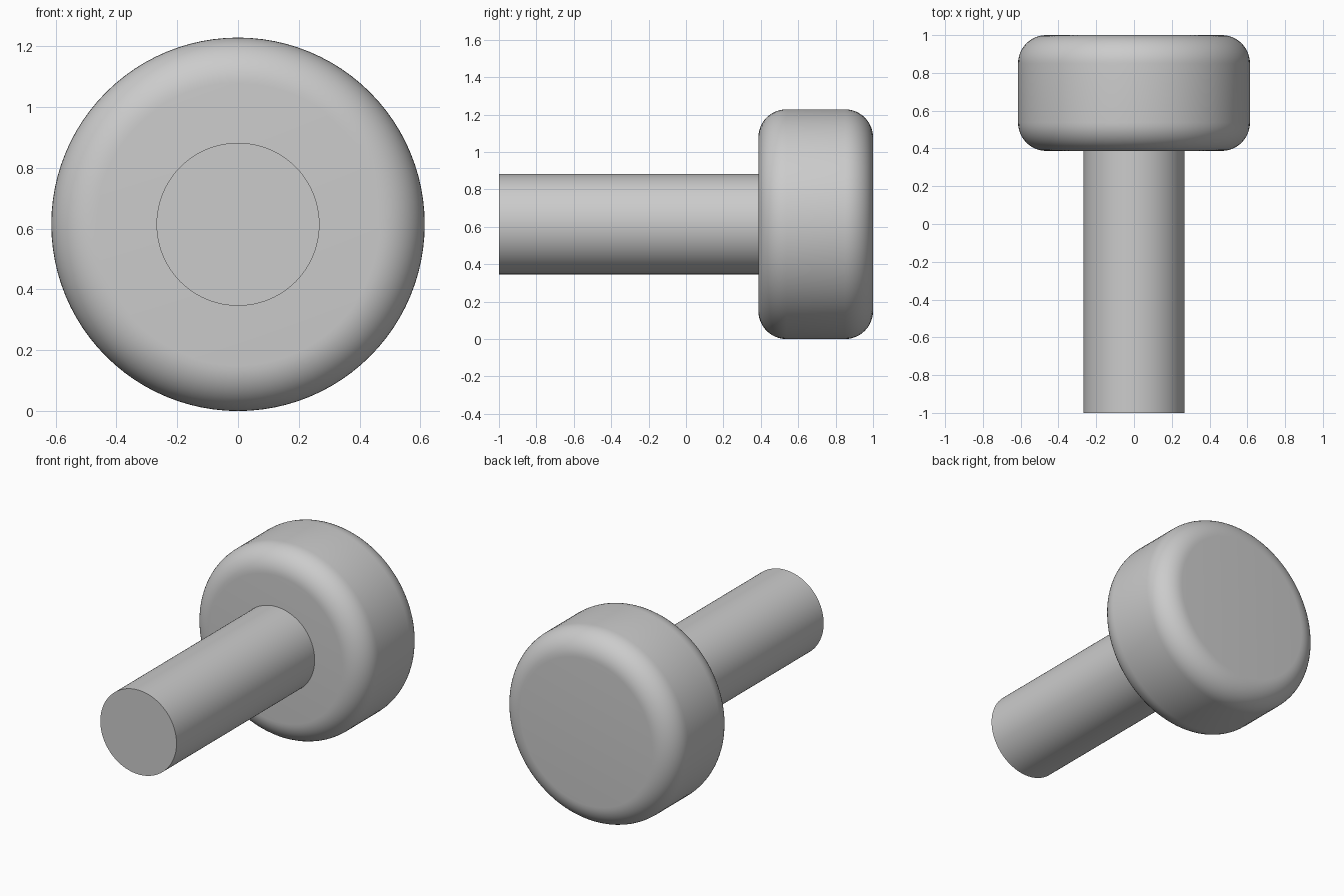
import bpy, bmesh, math

if "Cube" in bpy.data.objects:
    bpy.data.objects.remove(bpy.data.objects["Cube"])

AXIS_Z = 0.614   # height of the shared axis
SEGMENTS = 96

mat = bpy.data.materials.new("light grey")
mat.diffuse_color = (0.6, 0.6, 0.6, 1)
mat.use_nodes = True
mat.node_tree.nodes["Principled BSDF"].inputs["Base Color"].default_value = mat.diffuse_color


def lathe(name, profile):
    """Revolve (radius, y) points about the y axis, closing both ends with flat caps."""
    bm = bmesh.new()
    rings = []
    for r, y in profile:
        rings.append([bm.verts.new((r * math.cos(2 * math.pi * i / SEGMENTS), y,
                                    r * math.sin(2 * math.pi * i / SEGMENTS)))
                      for i in range(SEGMENTS)])
    for a, b in zip(rings, rings[1:]):
        for i in range(SEGMENTS):
            j = (i + 1) % SEGMENTS
            bm.faces.new((a[i], a[j], b[j], b[i]))
    bm.faces.new(rings[0])
    bm.faces.new(rings[-1])
    bmesh.ops.recalc_face_normals(bm, faces=bm.faces)
    mesh = bpy.data.meshes.new(name)
    bm.to_mesh(mesh)
    bm.free()
    mesh.materials.append(mat)
    obj = bpy.data.objects.new(name, mesh)
    obj.location.z = AXIS_Z
    bpy.context.collection.objects.link(obj)
    bpy.ops.object.select_all(action='DESELECT')
    obj.select_set(True)
    bpy.context.view_layer.objects.active = obj
    bpy.ops.object.shade_smooth_by_angle(angle=math.radians(30))
    return obj


# Round head with filleted rims
R, Y0, Y1, F, STEPS = 0.614, 0.387, 1.0, 0.15, 12
arc = [math.pi / 2 * i / STEPS for i in range(STEPS + 1)]
front_rim = [(R - F + F * math.sin(t), Y0 + F - F * math.cos(t)) for t in arc]
back_rim = [(R - F + F * math.cos(t), Y1 - F + F * math.sin(t)) for t in arc]
lathe("head", front_rim + back_rim)

# Straight cylindrical shaft, seated slightly into the head
lathe("shaft", [(0.268, -1.0), (0.268, Y0 + 0.01)])
